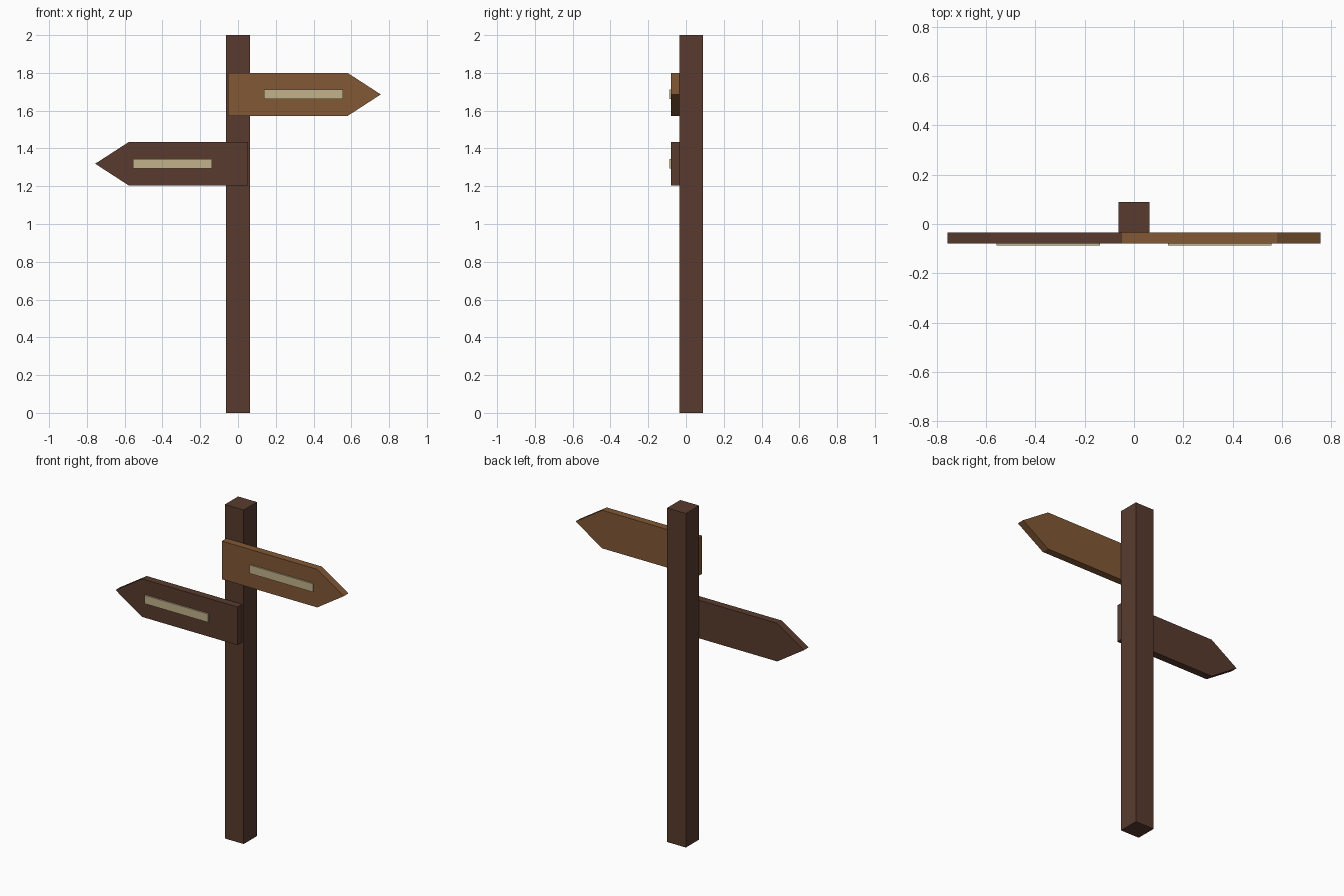
import bpy
import bmesh

cube = bpy.data.objects.get("Cube")
if cube:
    bpy.data.objects.remove(cube, do_unlink=True)


def material(name, rgb):
    """Flat material from 0-255 sRGB values."""
    linear = [((c / 255 + 0.055) / 1.055) ** 2.4 for c in rgb]
    mat = bpy.data.materials.new(name)
    mat.use_nodes = True
    mat.diffuse_color = (*linear, 1)
    bsdf = mat.node_tree.nodes["Principled BSDF"]
    bsdf.inputs["Base Color"].default_value = (*linear, 1)
    bsdf.inputs["Roughness"].default_value = 0.9
    return mat


dark_wood = material("dark wood", (88, 59, 46))
light_wood = material("light wood", (129, 88, 53))
cream = material("cream", (194, 178, 140))


def slab(name, outline, y_front, y_back, mat):
    """Extrude an (x, z) outline from y_front to y_back."""
    bm = bmesh.new()
    face = bm.faces.new([bm.verts.new((x, y_front, z)) for x, z in outline])
    extruded = bmesh.ops.extrude_face_region(bm, geom=[face])["geom"]
    verts = [v for v in extruded if isinstance(v, bmesh.types.BMVert)]
    bmesh.ops.translate(bm, verts=verts, vec=(0, y_back - y_front, 0))
    bmesh.ops.recalc_face_normals(bm, faces=bm.faces)
    mesh = bpy.data.meshes.new(name)
    bm.to_mesh(mesh)
    bm.free()
    mesh.materials.append(mat)
    obj = bpy.data.objects.new(name, mesh)
    bpy.context.collection.objects.link(obj)
    return obj


def rectangle(x0, x1, z0, z1):
    return [(x0, z0), (x1, z0), (x1, z1), (x0, z1)]


POST_FRONT, POST_BACK = -0.035, 0.09
BOARD_FRONT, PLATE_FRONT = -0.079, -0.088

# Square post
slab("post", rectangle(-0.0625, 0.0625, 0, 2), POST_FRONT, POST_BACK, dark_wood)


def sign(prefix, side, z, mat):
    """Arrow board pointing to side (+1 or -1), with its blank label plate."""
    half = 0.114
    arrow = [(-0.052, -half), (0.58, -half), (0.756, 0), (0.58, half), (-0.052, half)]
    plate = rectangle(0.138, 0.557, -0.025, 0.025)
    for part, outline, front, back, colour in (
            ("board", arrow, BOARD_FRONT, POST_FRONT, mat),
            ("label", plate, PLATE_FRONT, BOARD_FRONT, cream)):
        placed = [(side * x, z + dz) for x, dz in outline]
        slab(f"{prefix}_{part}", placed, front, back, colour)


# Two arrow signs pointing opposite ways
sign("upper", 1, 1.686, light_wood)
sign("lower", -1, 1.319, dark_wood)
